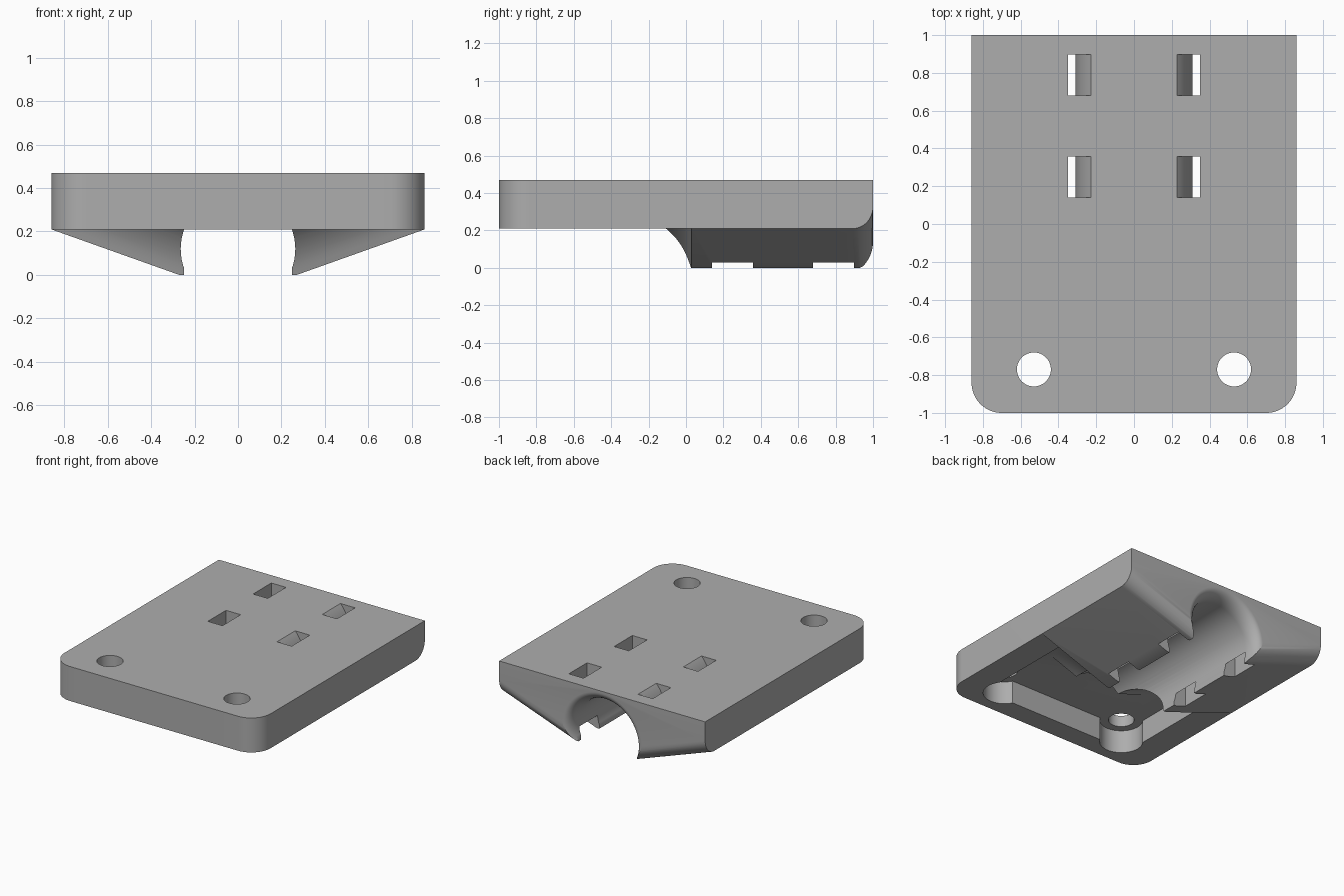
import bpy, bmesh, math
from math import sin, cos, radians
from mathutils import Vector

if "Cube" in bpy.data.objects:
    bpy.data.objects.remove(bpy.data.objects["Cube"], do_unlink=True)

grey = bpy.data.materials.new("plain_grey")
grey.use_nodes = True
grey.diffuse_color = (0.42, 0.42, 0.42, 1)
grey.node_tree.nodes["Principled BSDF"].inputs["Base Color"].default_value = (0.42, 0.42, 0.42, 1)


def make(name, bm):
    bmesh.ops.recalc_face_normals(bm, faces=bm.faces[:])
    me = bpy.data.meshes.new(name)
    bm.to_mesh(me)
    bm.free()
    me.materials.append(grey)
    ob = bpy.data.objects.new(name, me)
    bpy.context.collection.objects.link(ob)
    return ob


def loft(name, rings):
    """Closed solid through matching rings of points."""
    bm = bmesh.new()
    rows = [[bm.verts.new(p) for p in ring] for ring in rings]
    n = len(rows[0])
    for a, b in zip(rows, rows[1:]):
        for i in range(n):
            j = (i + 1) % n
            bm.faces.new((a[i], a[j], b[j], b[i]))
    bm.faces.new(rows[0])
    bm.faces.new(rows[-1])
    return make(name, bm)


def prism(name, points, shift):
    points = [Vector(p) for p in points]
    return loft(name, [points, [p + Vector(shift) for p in points]])


def box(name, x0, x1, y0, y1, z0, z1):
    return prism(name, [(x0, y0, z0), (x1, y0, z0), (x1, y1, z0), (x0, y1, z0)], (0, 0, z1 - z0))


def arc(cx, cy, r, a0, a1, n=16):
    return [(cx + r * cos(radians(a0 + (a1 - a0) * i / n)),
             cy + r * sin(radians(a0 + (a1 - a0) * i / n))) for i in range(n + 1)]


def disc(name, x, y, r, z0, z1):
    pts = arc(x, y, r, 0, 360, 48)[:-1]
    return prism(name, [(px, py, z0) for px, py in pts], (0, 0, z1 - z0))


def boolean(target, tool, op):
    mod = target.modifiers.new(op, 'BOOLEAN')
    mod.operation, mod.solver, mod.object = op, 'EXACT', tool
    bpy.context.view_layer.objects.active = target
    bpy.ops.object.modifier_apply(modifier=mod.name)
    bpy.data.objects.remove(tool, do_unlink=True)


HALF, TOP, BASE, CEILING = 0.86, 0.47, 0.21, 0.385

# Plate with rounded front corners
R = 0.16
outline = ([(HALF, 0.1), (-HALF, 0.1)]
           + arc(-HALF + R, -1 + R, R, 180, 270) + arc(HALF - R, -1 + R, R, 270, 360))
body = prism("mounting_plate", [(x, y, BASE) for x, y in outline], (0, 0, TOP - BASE))

# Recess under the plate, with round pockets at the screw holes
boolean(body, box("recess", -0.65, 0.65, -0.84, 0.2, 0.1, CEILING), 'DIFFERENCE')
for s in (1, -1):
    boolean(body, disc("pocket", s * 0.53, -0.77, 0.15, 0.1, CEILING), 'DIFFERENCE')
    boolean(body, disc("screw_hole", s * 0.53, -0.77, 0.09, 0.1, 0.6), 'DIFFERENCE')

# Sloped rear jaws: a side profile swept along the slope, then trimmed
profile = ([(-0.399, 0.9)] + arc(-0.399, -0.137, 0.45, 90, 17.7, 20)
           + arc(0.89, 0.11, 0.11, -90, 0, 12) + [(1.0, 0.9)])
slope = Vector((0.59, 0, 0.21)).normalized()
for s in (1, -1):
    def place(y, w):
        p = Vector((0.27, y, 0)) - slope * 0.8 + Vector((-slope.z, 0, slope.x)) * w
        return (s * p.x, p.y, p.z)
    jaw = prism("jaw", [place(y, w) for y, w in profile], (s * slope.x * 2, 0, slope.z * 2))
    lo, hi = sorted((-0.05 * s, HALF * s))
    boolean(jaw, box("trim", lo, hi, -0.7, 1.1, 0, TOP), 'INTERSECT')
    boolean(body, jaw, 'UNION')

# Round groove between the jaws, flared at the back
stations = [(-0.45, 0.264), (0.89, 0.264)]
stations += [(0.89 + 0.11 * sin(a), 0.264 + 0.07 * (1 - cos(a)))
             for a in (radians(9 * i) for i in range(1, 11))]
stations.append((1.1, stations[-1][1]))
rings = [[(x, y, z) for x, z in arc(0, 0.12, r, 0, 360, 64)[:-1]] for y, r in stations]
boolean(body, loft("groove", rings), 'DIFFERENCE')
boolean(body, box("groove_mouth", -0.248, 0.248, -0.5, 1.1, -0.1, 0.06), 'DIFFERENCE')

# Four strap slots with a curved inner wall
slot = arc(0, 0.26, 0.31, 49.8, -49.8, 20) + [(0.2, -0.1), (0.35, -0.1), (0.35, 0.6), (0.2, 0.6)]
for s in (1, -1):
    for y in (0.14, 0.68):
        boolean(body, prism("strap_slot", [(s * x, y, z) for x, z in slot], (0, 0.217, 0)), 'DIFFERENCE')

# Smooth curves, sharp edges
bpy.ops.object.select_all(action='DESELECT')
body.select_set(True)
bpy.context.view_layer.objects.active = body
bpy.ops.object.shade_smooth_by_angle(angle=radians(30))
